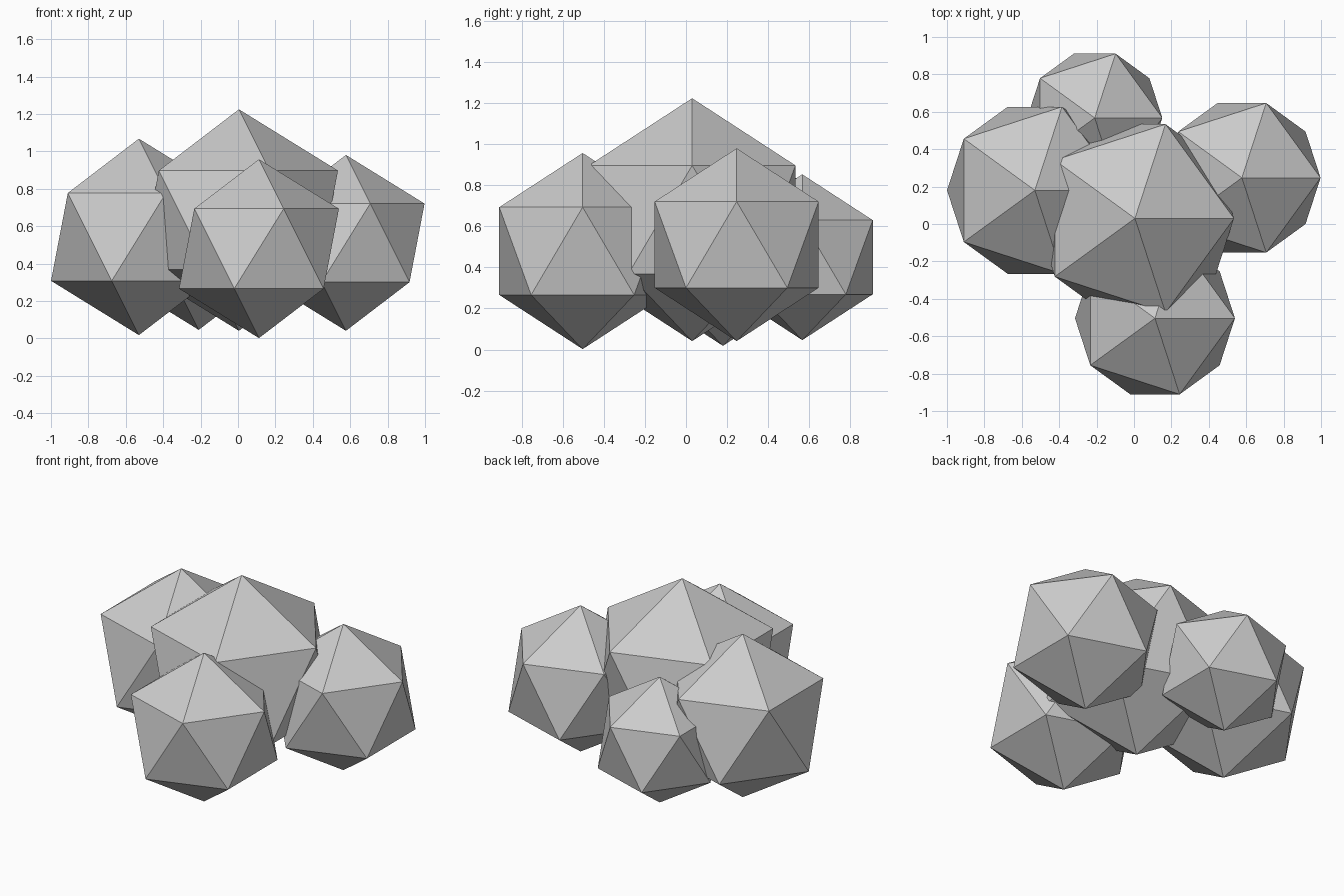
import bpy

if "Cube" in bpy.data.objects:
    bpy.data.objects.remove(bpy.data.objects["Cube"])

# One plain grey for the whole bush
grey = bpy.data.materials.new("plain_grey")
grey.diffuse_color = (0.6, 0.6, 0.6, 1.0)
grey.use_nodes = True
grey.node_tree.nodes["Principled BSDF"].inputs["Base Color"].default_value = grey.diffuse_color


def clump(name, radius, location):
    """Flat-shaded 20-sided foliage clump standing on one point."""
    bpy.ops.mesh.primitive_ico_sphere_add(subdivisions=1, radius=radius, location=location)
    obj = bpy.context.object
    obj.name = name
    obj.data.materials.append(grey)
    bpy.ops.object.shade_flat()
    return obj


# Large middle clump surrounded by four smaller ones
clump("middle_clump", 0.592, (0.005, 0.03, 0.633))
clump("left_clump", 0.525, (-0.53, 0.18, 0.543))
clump("right_clump", 0.47, (0.577, 0.247, 0.511))
clump("front_clump", 0.478, (0.112, -0.504, 0.48))
clump("back_clump", 0.404, (-0.21, 0.567, 0.45))
